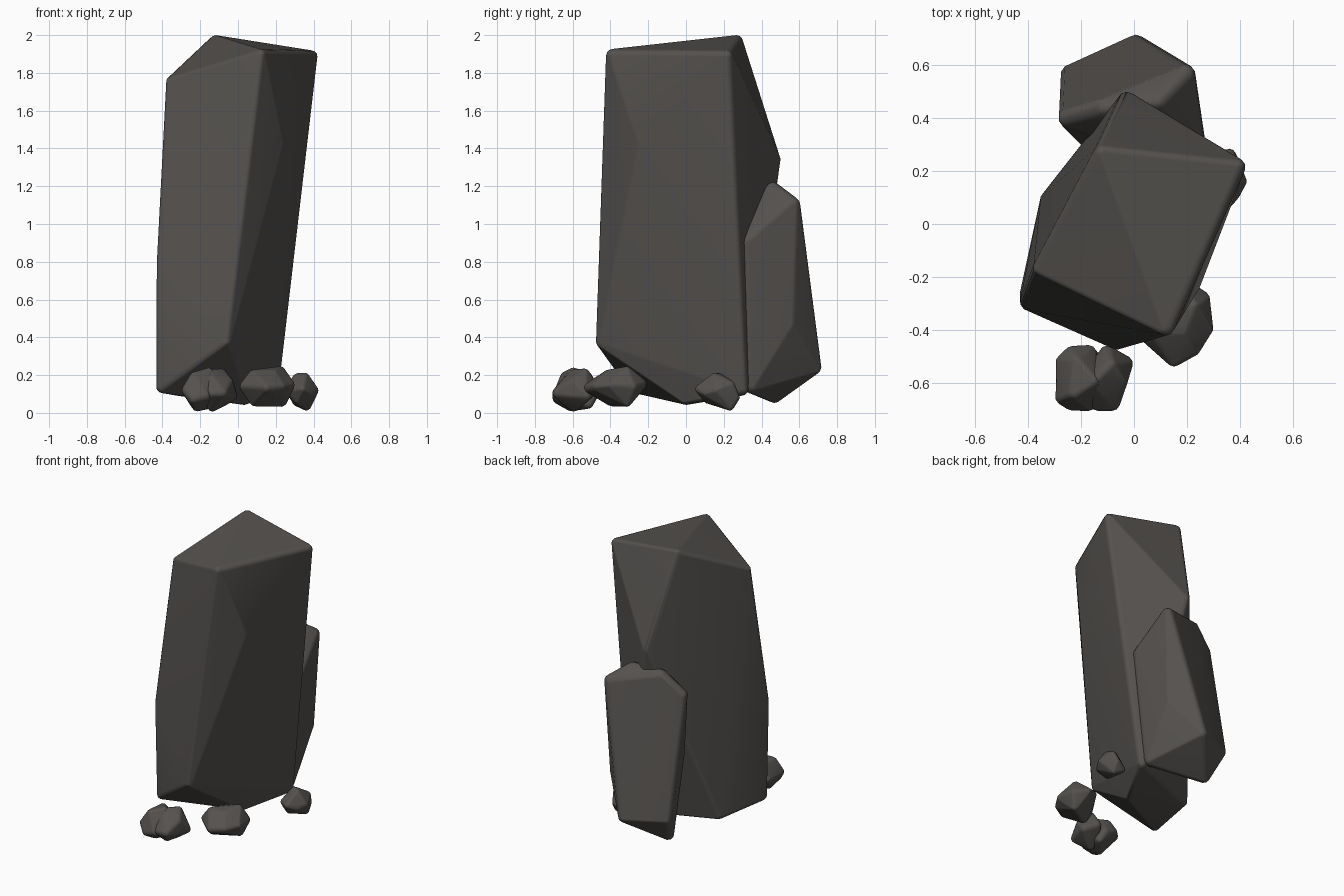
import bpy, bmesh, math
from mathutils import Vector

mat = bpy.data.materials.new("dark_stone")
mat.diffuse_color = (0.09, 0.083, 0.077, 1)


def rock(name, corners, r):
    """Faceted stone: convex hull of small spheres set at the corners, so edges are rounded."""
    pts = [Vector(p) for p in corners]
    lo = Vector([min(p[i] for p in pts) for i in range(3)])
    hi = Vector([max(p[i] for p in pts) for i in range(3)])
    mid, half = (lo + hi) / 2, (hi - lo) / 2
    ball = bmesh.new()
    bmesh.ops.create_icosphere(ball, subdivisions=2, radius=r)
    dirs = [v.co.copy() for v in ball.verts]
    ball.free()
    bm = bmesh.new()
    for p in pts:
        d = Vector([(p[i] - mid[i]) / half[i] for i in range(3)])
        c = p - d.normalized() * r * 1.35
        for k in dirs:
            bm.verts.new(c + k)
    bmesh.ops.convex_hull(bm, input=bm.verts[:])
    bmesh.ops.delete(bm, geom=[v for v in bm.verts if not v.link_faces], context='VERTS')
    bmesh.ops.recalc_face_normals(bm, faces=bm.faces[:])
    me = bpy.data.meshes.new(name)
    bm.to_mesh(me)
    bm.free()
    me.materials.append(mat)
    ob = bpy.data.objects.new(name, me)
    bpy.context.collection.objects.link(ob)
    bpy.context.view_layer.objects.active = ob
    ob.select_set(True)
    bpy.ops.object.shade_smooth_by_angle(angle=math.radians(50))
    ob.select_set(False)
    ob.modifiers.new("soft_facets", 'WEIGHTED_NORMAL').keep_sharp = True
    return ob


# Tall leaning standing stone
rock("standing_stone", [
    (0.42, 0.23, 1.915), (0.13, -0.42, 1.925), (-0.38, -0.18, 1.78), (-0.13, 0.29, 2.005),
    (-0.03, 0.51, 1.36), (0.245, -0.26, 1.45), (-0.435, -0.32, 0.78),
    (-0.43, -0.29, 0.11), (-0.07, -0.48, 0.35), (-0.35, 0.1, 0.09),
    (0.2, 0.32, 0.09), (0.04, 0.0, 0.03)], 0.035)

# Shorter slab leaning at the back
rock("back_slab", [
    (0.11, 0.45, 1.23), (-0.14, 0.42, 1.22), (0.23, 0.58, 1.14), (-0.285, 0.38, 1.09),
    (0.265, 0.29, 0.92), (0.0, 0.3, 1.1), (-0.2, 0.28, 0.6), (0.21, 0.56, 0.45),
    (0.01, 0.72, 0.21), (-0.28, 0.58, 0.22), (-0.22, 0.46, 0.05), (0.18, 0.31, 0.11)], 0.04)

# Pebbles around the foot
rock("pebble_front_right", [
    (0.0, -0.42, 0.14), (0.15, -0.55, 0.13), (0.25, -0.5, 0.14), (0.31, -0.4, 0.15),
    (0.29, -0.26, 0.14), (0.2, -0.2, 0.16), (0.06, -0.42, 0.23), (0.24, -0.3, 0.25),
    (0.2, -0.42, 0.235), (0.07, -0.4, 0.03), (0.25, -0.3, 0.03), (0.1, -0.25, 0.2)], 0.03)
rock("pebble_front", [
    (-0.21, -0.58, 0.12), (-0.1, -0.45, 0.13), (0.0, -0.51, 0.08), (-0.02, -0.6, 0.18),
    (-0.07, -0.715, 0.1), (-0.15, -0.715, 0.1), (-0.17, -0.6, 0.235), (-0.08, -0.52, 0.24),
    (-0.15, -0.6, 0.0), (-0.06, -0.55, 0.03)], 0.03)
rock("pebble_front_left", [
    (-0.3, -0.5, 0.12), (-0.25, -0.455, 0.13), (-0.15, -0.455, 0.1), (-0.3, -0.68, 0.12),
    (-0.25, -0.71, 0.06), (-0.15, -0.71, 0.08), (-0.24, -0.66, 0.22), (-0.13, -0.6, 0.24),
    (-0.22, -0.5, 0.22), (-0.22, -0.62, 0.0), (-0.12, -0.5, 0.03)], 0.03)
rock("pebble_right", [
    (0.25, 0.1, 0.12), (0.34, 0.04, 0.13), (0.435, 0.16, 0.12), (0.4, 0.09, 0.1),
    (0.36, 0.15, 0.22), (0.3, 0.18, 0.215), (0.39, 0.26, 0.16), (0.37, 0.29, 0.07),
    (0.3, 0.27, 0.04), (0.37, 0.25, 0.01), (0.3, 0.1, 0.05)], 0.025)
